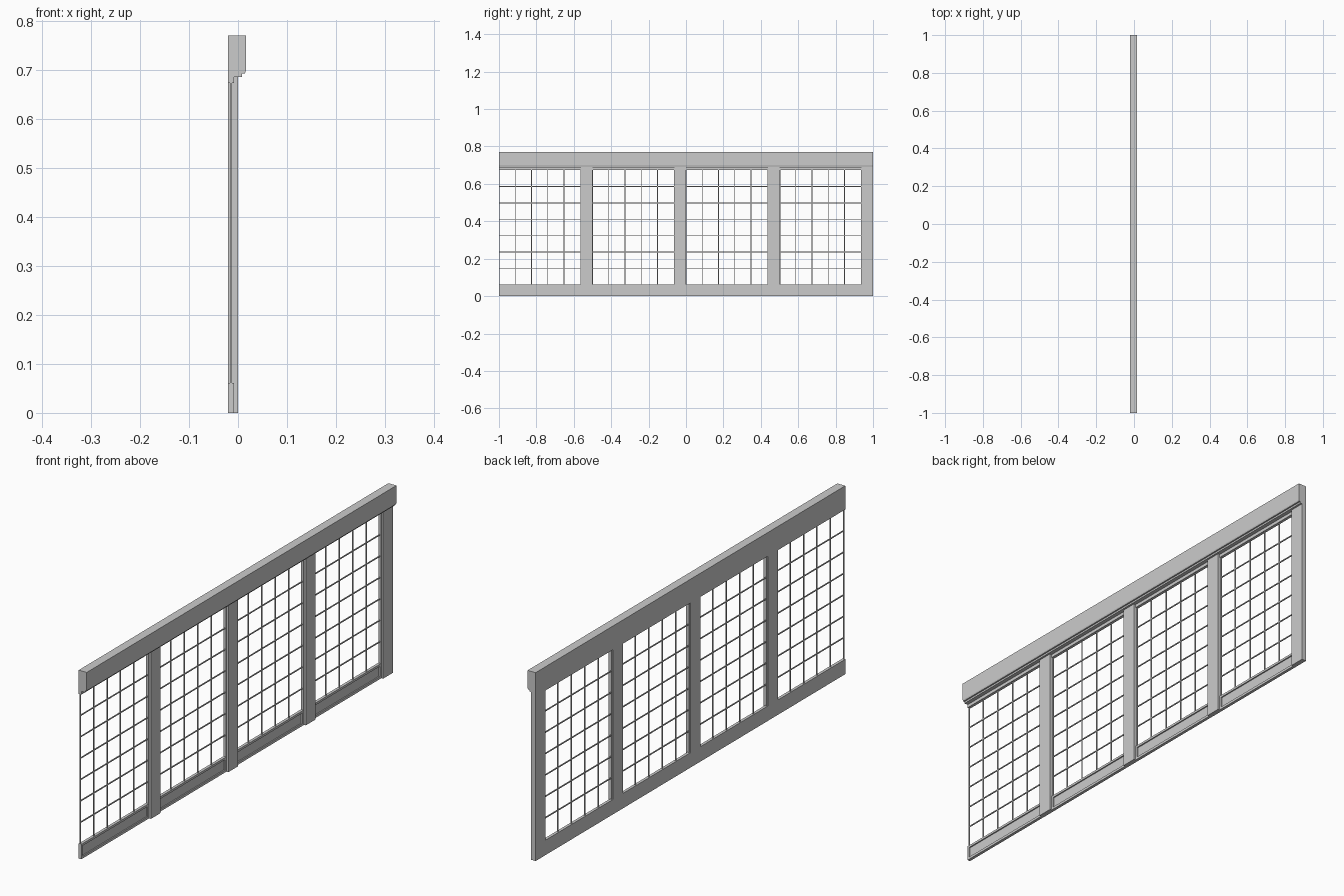
import bpy, bmesh

if "Cube" in bpy.data.objects:
    bpy.data.objects.remove(bpy.data.objects["Cube"])

BACK, FACE = -0.02, -0.008      # back and front planes of the panel frame
BAY, POST = 0.5, 0.065          # bay length and post width
LOW, HIGH = 0.061, 0.673        # opening limits in z
COLS, ROWS = 5, 7
WIRE = 0.004


def box(name, x, y, z):
    """Axis-aligned box from three (min, max) ranges."""
    bm = bmesh.new()
    bmesh.ops.create_cube(bm, size=1)
    for v in bm.verts:
        v.co = [r[0] if c < 0 else r[1] for c, r in zip(v.co, (x, y, z))]
    return finish(name, bm)


def extrude(name, profile, y0, y1):
    """Extrude an x-z profile along y."""
    bm = bmesh.new()
    face = bm.faces.new([bm.verts.new((x, y0, z)) for x, z in profile])
    new = bmesh.ops.extrude_face_region(bm, geom=[face])["geom"]
    moved = [g for g in new if isinstance(g, bmesh.types.BMVert)]
    bmesh.ops.translate(bm, verts=moved, vec=(0, y1 - y0, 0))
    bmesh.ops.recalc_face_normals(bm, faces=bm.faces)
    return finish(name, bm)


def finish(name, bm):
    mesh = bpy.data.meshes.new(name)
    bm.to_mesh(mesh)
    bm.free()
    obj = bpy.data.objects.new(name, mesh)
    bpy.context.collection.objects.link(obj)
    return obj


# stepped handrail along the top
extrude("top_rail", [(BACK, HIGH), (FACE, HIGH), (FACE, 0.686), (0.008, 0.686),
                     (0.008, 0.693), (0.014, 0.693), (0.016, 0.698),
                     (0.016, 0.77), (BACK, 0.77)], -1, 1)

# bottom rail with a long recess on its front
extrude("bottom_rail", [(BACK, 0), (FACE, 0), (FACE, 0.010), (-0.013, 0.010),
                        (-0.013, 0.052), (FACE, 0.052), (FACE, LOW),
                        (BACK, LOW)], -1, 1)

for i in range(4):
    start = -1 + i * BAY
    end = start + BAY
    inner = end - POST

    # post: flat frame stile with a raised cover strip
    box("post_stile", (BACK, FACE), (inner, end), (LOW, HIGH))
    box("post_cover", (FACE, 0), (inner + 0.003, end), (0, 0.686))

    # recess end blocks of the bottom rail
    box("recess_end", (-0.013, FACE), (start, start + 0.008), (0.010, 0.052))
    box("recess_end", (-0.013, FACE), (inner - 0.008, end), (0.010, 0.052))

    # wire grid
    for c in range(COLS):
        y = start + c * (inner - start) / COLS
        y = max(y, start + WIRE / 2)
        box("grid_upright", (-0.016, -0.012), (y - WIRE / 2, y + WIRE / 2), (LOW, HIGH))
    for r in range(1, ROWS):
        z = LOW + r * (HIGH - LOW) / ROWS
        box("grid_bar", (-0.016, -0.012), (start, inner), (z - WIRE / 2, z + WIRE / 2))
